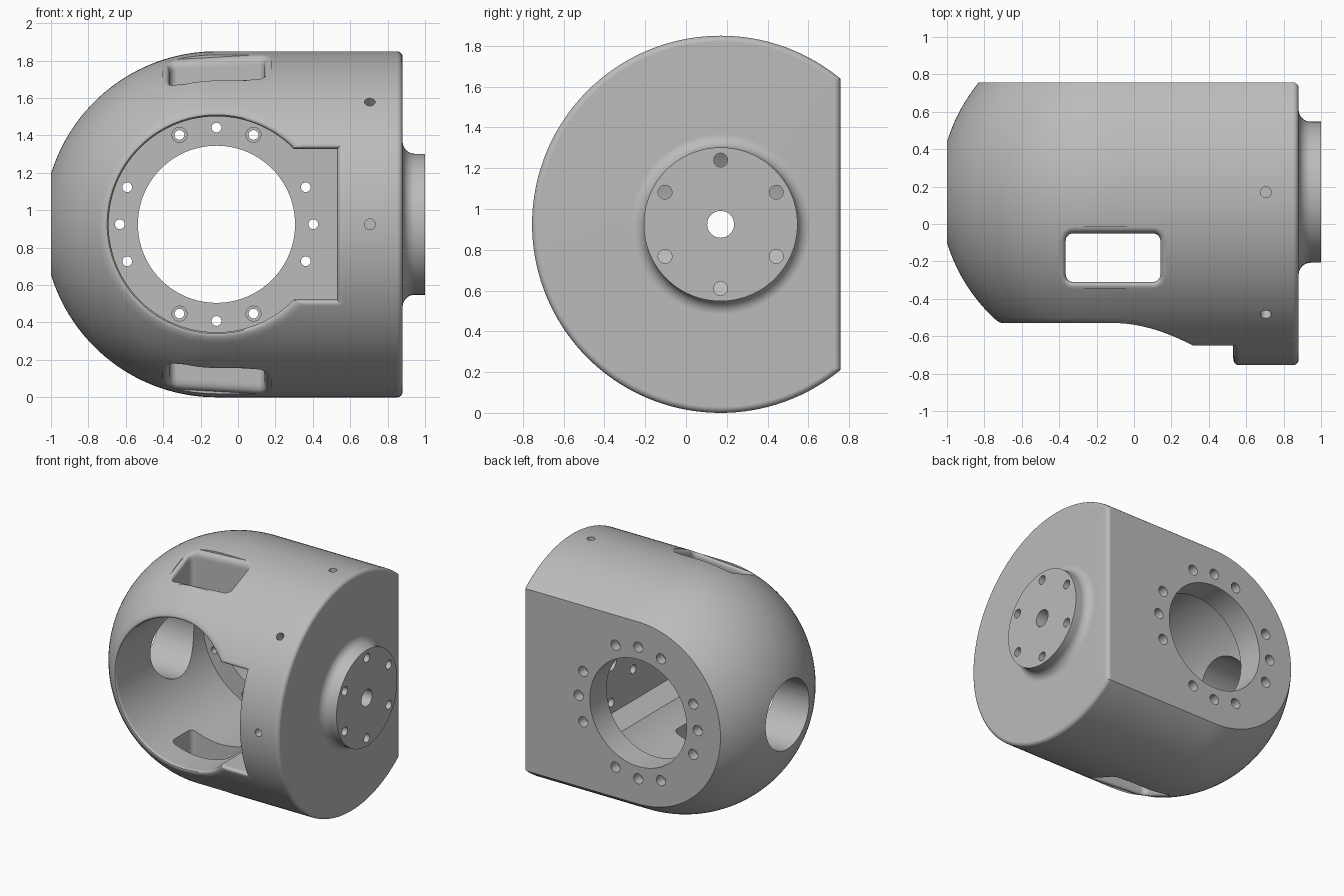
import bpy, bmesh
from math import sin, cos, pi, asin, atan2, sqrt, radians
from mathutils import Vector

if "Cube" in bpy.data.objects:
    bpy.data.objects.remove(bpy.data.objects["Cube"], do_unlink=True)

R = 0.925                       # shell radius
CX, CY, CZ = -0.115, 0.17, 0.925  # dome centre
BACK, FLOOR, END = 0.757, 0.55, 0.88
CENTRE = Vector((CX, CY, CZ))


def linspace(a, b, n):
    return [a + (b - a) * i / n for i in range(n)]


def arc(x, r, radius, start, end, n):
    return [(x + radius * cos(radians(t)), r + radius * sin(radians(t)))
            for t in linspace(start, end, n) + [end]]


def finish(bm, name):
    bmesh.ops.remove_doubles(bm, verts=bm.verts, dist=1e-5)
    bmesh.ops.recalc_face_normals(bm, faces=bm.faces)
    mesh = bpy.data.meshes.new(name)
    bm.to_mesh(mesh)
    bm.free()
    obj = bpy.data.objects.new(name, mesh)
    bpy.context.collection.objects.link(obj)
    return obj


def loft(rings, name):
    """Closed solid through rings with equal point counts."""
    bm = bmesh.new()
    rows = [[bm.verts.new(p) for p in ring] for ring in rings]
    n = len(rows[0])
    for a, b in zip(rows, rows[1:]):
        for i in range(n):
            j = (i + 1) % n
            bm.faces.new((a[i], a[j], b[j], b[i]))
    bm.faces.new(rows[0])
    bm.faces.new(rows[-1])
    return finish(bm, name)


def drills(specs, name, sides=32):
    """Cylinders given as (start, direction, radius, depth)."""
    bm = bmesh.new()
    for start, direction, radius, depth in specs:
        d = Vector(direction).normalized()
        turn = d.to_track_quat('Z', 'Y').to_matrix().to_4x4()
        turn.translation = Vector(start) + d * depth / 2
        bmesh.ops.create_cone(bm, cap_ends=True, segments=sides, radius1=radius,
                              radius2=radius, depth=depth, matrix=turn)
    return finish(bm, name)


def cut(target, cutter):
    mod = target.modifiers.new("cut", 'BOOLEAN')
    mod.operation, mod.solver, mod.object = 'DIFFERENCE', 'EXACT', cutter
    bpy.context.view_layer.objects.active = target
    bpy.ops.object.modifier_apply(modifier=mod.name)
    bpy.data.objects.remove(cutter, do_unlink=True)


def height(x, v):
    """Shell half-height above the x axis at side offset v."""
    return sqrt(max(R * R - v * v - min(0, x - CX) ** 2, 0))


def rounded_cutter(outline, place, w, inner, name):
    """Pocket along one direction whose mouth is rounded over by w."""
    base, wide = outline(0), outline(w)
    rings = [[place(x, v, inner) for x, v in base]]
    for t in [i / 8 for i in range(9)]:
        ring = []
        for (x0, v0), (x1, v1) in zip(base, wide):
            h0, h1 = height(x0, v0), height(x1, v1)
            a, b, c = (1 - t) ** 2, 2 * t * (1 - t), t * t
            ring.append(place((a + b) * x0 + c * x1, (a + b) * v0 + c * v1,
                              a * (h0 - w * 1.4) + b * h0 + c * h1))
        rings.append(ring)
    rings.append([place(x, v, 1.3) for x, v in wide])
    return loft(rings, name)


# Body: dome, barrel and end flange turned around the x axis
profile = arc(CX, 0, R, 180, 90, 40)
profile += [(x, R) for x in linspace(CX, END - 0.03, 14)[1:]]
profile += arc(END - 0.03, R - 0.03, 0.03, 90, 0, 6)
profile += arc(0.945, 0.442, 0.065, 180, 270, 8) + [(1.0, 0.377), (1.0, 0)]
bm = bmesh.new()
pts = [bm.verts.new((x, CY, CZ + r)) for x, r in profile]
edges = [bm.edges.new(e) for e in zip(pts, pts[1:])]
bmesh.ops.spin(bm, geom=pts + edges, cent=CENTRE, axis=(1, 0, 0),
               angle=2 * pi, steps=144, use_merge=True)
body = finish(bm, "joint_housing")

# Flat back with a rounded corner at the end face
section = [(-2, BACK)] + arc(END - 0.03, BACK - 0.03, 0.03, 90, 0, 6)
section += [(1.3, BACK - 0.03), (1.3, 1.5), (-2, 1.5)]
cut(body, loft([[(x, y, z) for x, y in section] for z in (-1, 3)], "back_cutter"))


# Main bore joined with the side slot, seen as a keyhole outline
def keyhole(o):
    r, half, reach = 0.577 + 1.7 * o, 0.403 + o, 0.645 + o
    a1, a2 = asin(half / r), atan2(half, reach)
    out = [(reach, reach * t) for t in linspace(-half / reach, half / reach, 24)]
    out += [(x, half) for x in linspace(reach, r * cos(a1), 10)]
    out += [(r * cos(t), r * sin(t)) for t in linspace(a1, 2 * pi - a1, 140)]
    out += [(x, -half) for x in linspace(r * cos(a1), reach, 10)]
    return [(CX + x, v) for x, v in out]


cut(body, rounded_cutter(keyhole, lambda x, v, h: (x, CY - h, CZ + v),
                         0.033, CY - FLOOR, "bore_cutter"))


# Windows above and below
def window(o):
    out = []
    for k, (sx, sy) in enumerate([(1, 1), (-1, 1), (-1, -1), (1, -1)]):
        out += arc(-0.112 + sx * 0.213, -0.35 + sy * 0.09, 0.04 + o,
                   90 * k, 90 * k + 90, 8)
    return out


for side in (1, -1):
    cut(body, rounded_cutter(window, lambda x, v, h: (x, CY + v, CZ + side * h),
                             0.035, 0.35, "window_cutter"))

# Large openings: back hole, dome hole and shaft hole
cut(body, drills([((CX, 1, CZ), (0, -1, 0), 0.42, 0.7)], "back_hole_cutter", 128))
cut(body, drills([((-1.3, CY, CZ), (1, 0, 0), 0.27, 0.9)], "dome_hole_cutter", 96))

# Bolt circle around the back hole, in four groups of three
ring = [radians(q + s) for q in (0, 90, 180, 270) for s in (-22.5, 0, 22.5)]
spot = lambda t, y: (CX + 0.517 * cos(t), y, CZ + 0.517 * sin(t))
inward = (0, -1, 0)
cut(body, drills([(spot(t, 1), inward, 0.026, 0.6) for t in ring], "bolt_cutter"))
cut(body, drills([(spot(t, 1), inward, 0.04, 1 - BACK + 0.08) for t in ring],
                 "counterbore_cutter"))
front = [radians(q + s) for q in (90, 270) for s in (-22.5, 22.5)]
cut(body, drills([(spot(t, 0.4), (0, 1, 0), 0.04, FLOOR - 0.4 + 0.04) for t in front],
                 "front_counterbore_cutter"))

# Flange holes and the radial pin holes
flange = [((1.1, CY + 0.315 * cos(t), CZ + 0.315 * sin(t)), (-1, 0, 0), 0.034, 0.65)
          for t in [radians(30 + 60 * k) for k in range(6)]]
flange.append(((1.1, CY, CZ), (-1, 0, 0), 0.066, 0.65))
pins = []
for t in (radians(90), radians(135), radians(180)):
    d = Vector((0, cos(t), sin(t)))
    pins.append((Vector((0.705, CY, CZ)) + d * 1.1, -d, 0.029, 0.32))
cut(body, drills(flange + pins, "small_hole_cutter"))

# Material and shading
grey = bpy.data.materials.new("machined_grey")
grey.use_nodes = True
colour = (0.5, 0.5, 0.5, 1)
grey.diffuse_color = colour
grey.node_tree.nodes["Principled BSDF"].inputs["Base Color"].default_value = colour
body.data.materials.clear()
body.data.materials.append(grey)
bpy.ops.object.select_all(action='DESELECT')
body.select_set(True)
bpy.context.view_layer.objects.active = body
bpy.ops.object.shade_smooth_by_angle(angle=radians(30))
weighted = body.modifiers.new("weighted_normals", 'WEIGHTED_NORMAL')
weighted.keep_sharp = True
